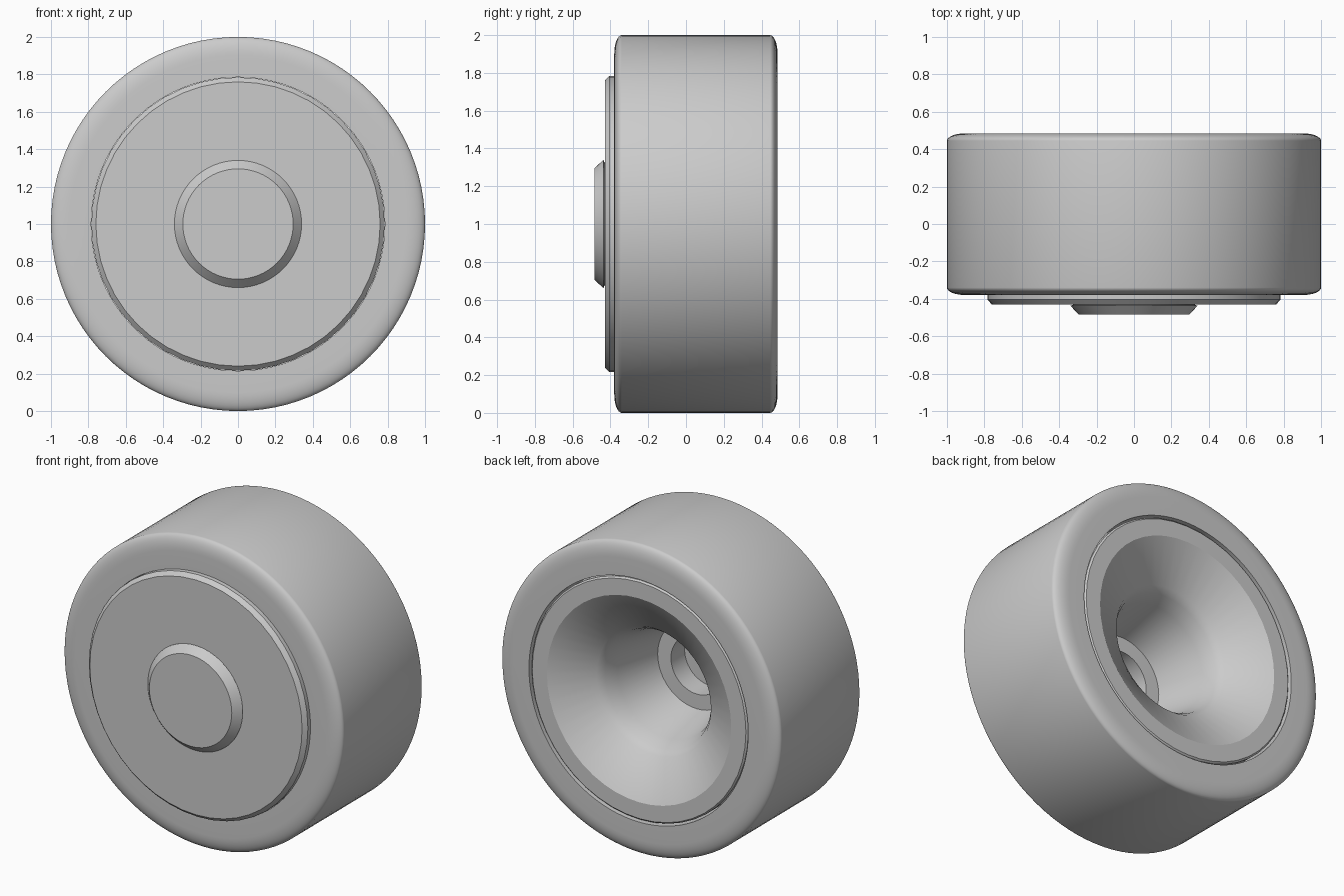
import bpy, bmesh, math

cube = bpy.data.objects.get("Cube")
if cube:
    bpy.data.objects.remove(cube, do_unlink=True)

grey = bpy.data.materials.new("plain grey")
grey.use_nodes = True
colour = (0.6, 0.6, 0.6, 1)
grey.diffuse_color = colour
grey.node_tree.nodes["Principled BSDF"].inputs["Base Color"].default_value = colour


def lathe(name, profile, segments, closed=False):
    """Turn a (radius, y) profile around the wheel axle at z = 1."""
    bm = bmesh.new()
    rings = []
    for r, y in profile:
        count = segments if r > 0 else 1
        rings.append([bm.verts.new((r * math.cos(math.tau * i / segments), y,
                                    1 + r * math.sin(math.tau * i / segments)))
                      for i in range(count)])
    pairs = list(zip(rings, rings[1:]))
    if closed:
        pairs.append((rings[-1], rings[0]))
    for a, b in pairs:
        for i in range(segments):
            j = (i + 1) % segments
            corners = [a[i % len(a)], a[j % len(a)], b[j % len(b)], b[i % len(b)]]
            bm.faces.new(list(dict.fromkeys(corners)))
    bmesh.ops.recalc_face_normals(bm, faces=bm.faces)
    mesh = bpy.data.meshes.new(name)
    bm.to_mesh(mesh)
    bm.free()
    mesh.materials.append(grey)
    obj = bpy.data.objects.new(name, mesh)
    bpy.context.collection.objects.link(obj)
    bpy.ops.object.select_all(action='DESELECT')
    obj.select_set(True)
    bpy.context.view_layer.objects.active = obj
    bpy.ops.object.shade_smooth_by_angle(angle=math.radians(28))
    return obj


# Tyre with softly rounded shoulders
FRONT, BACK, STEPS = -0.38, 0.485, 8
arc = [(0.1 * math.sin(math.pi / 2 * k / STEPS), 0.04 * (1 - math.cos(math.pi / 2 * k / STEPS)))
       for k in range(STEPS + 1)]
front_shoulder = [(0.9 + dr, FRONT + dy) for dr, dy in arc]
back_shoulder = [(0.9 + dr, BACK - dy) for dr, dy in reversed(arc)]
lathe("tyre", [(0.785, FRONT)] + front_shoulder + back_shoulder + [(0.785, BACK)], 96, closed=True)

# Rim: bevelled front disc, barrel, and a flared bowl with axle socket behind
lathe("rim", [
    (0, -0.43), (0.76, -0.43), (0.784, -0.405), (0.784, -0.37), (0.775, -0.36),
    (0.775, 0.47), (0.765, 0.48), (0.66, 0.48),
    (0.41, 0.33), (0.38, 0.285), (0.35, 0.2), (0.28, -0.11),
    (0.185, -0.11), (0.185, -0.25), (0, -0.25)], 48)

# Hub cap on a short neck
lathe("hub_cap", [
    (0, -0.42), (0.325, -0.42), (0.325, -0.432), (0.34, -0.437),
    (0.295, -0.485), (0, -0.485)], 64)
